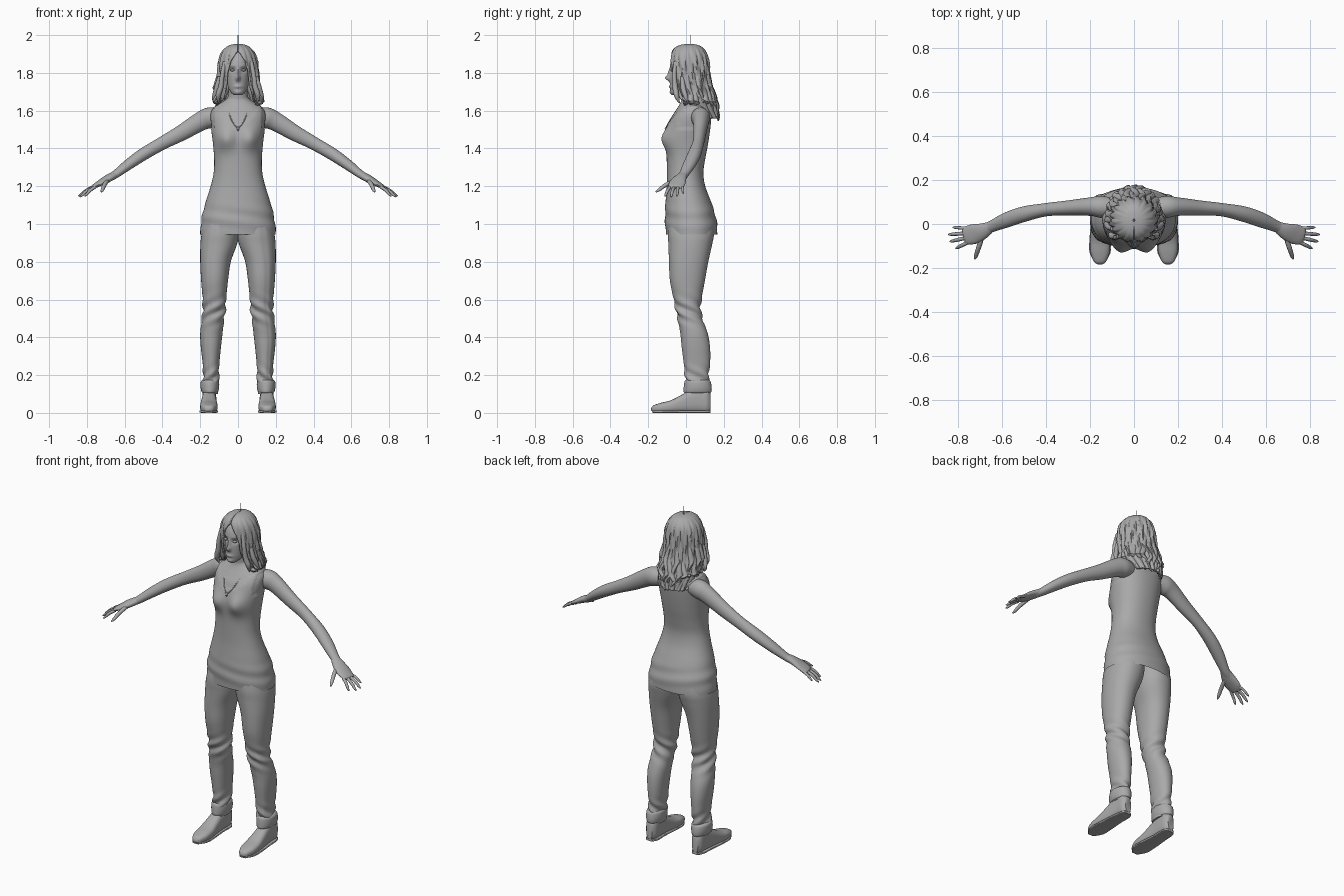
import bpy, bmesh, math, random
from mathutils import Vector
from math import sin, cos, pi, exp, atan2

random.seed(4)
grey = bpy.data.materials.new("plain_grey")
grey.diffuse_color = (0.4, 0.4, 0.4, 1)


def sample(rows, steps):
    """Catmull-Rom interpolation of table rows."""
    out = []
    for i in range(len(rows) - 1):
        a, b, c, d = (rows[max(i - 1, 0)], rows[i], rows[i + 1],
                      rows[min(i + 2, len(rows) - 1)])
        for s in range(steps):
            t = s / steps
            out.append([0.5 * (2 * q + (r - p) * t + (2 * p - 5 * q + 4 * r - u) * t * t
                               + (3 * q - p - 3 * r + u) * t ** 3)
                        for p, q, r, u in zip(a, b, c, d)])
    return out + [list(rows[-1])]


def skin(name, rings, closed=True, caps=True, mirror=False):
    """Joins rings of points into a smooth surface."""
    bm = bmesh.new()
    vs = [[bm.verts.new(p) for p in r] for r in rings]
    n = len(vs[0])
    for a, b in zip(vs, vs[1:]):
        for i in range(n if closed else n - 1):
            j = (i + 1) % n
            bm.faces.new((a[i], a[j], b[j], b[i]))
    if caps:
        bm.faces.new(vs[0])
        bm.faces.new(vs[-1])
    bmesh.ops.recalc_face_normals(bm, faces=bm.faces)
    me = bpy.data.meshes.new(name)
    bm.to_mesh(me)
    bm.free()
    me.materials.append(grey)
    me.shade_smooth()
    me.set_sharp_from_angle(angle=math.radians(50))
    ob = bpy.data.objects.new(name, me)
    bpy.context.collection.objects.link(ob)
    if mirror:
        ob.modifiers.new("mirror", 'MIRROR')
    return ob


def loft(name, rows, n=40, steps=6, along='z', power=1.0, mod=None, gap=None, **kw):
    """Rows are (position, a min, a max, b min, b max) of oval sections."""
    rings = []
    for t, a0, a1, b0, b1 in sample(rows, steps):
        ring, g = [], gap(t) if gap else 0
        for i in range(n):
            u = -pi / 2 + (g + (2 * pi - 2 * g) * i / (n - 1) if gap else 2 * pi * i / n)
            ca, sa = cos(u), sin(u)
            a = (a0 + a1) / 2 + (a1 - a0) / 2 * math.copysign(abs(ca) ** power, ca)
            b = (b0 + b1) / 2 + (b1 - b0) / 2 * math.copysign(abs(sa) ** power, sa)
            p = Vector((a, b, t) if along == 'z' else (a, t, b))
            if mod:
                mod(p, u)
            ring.append(p)
        rings.append(ring)
    return skin(name, rings, closed=gap is None, **kw)


def tube(name, pts, n=12, steps=5, **kw):
    """Points are (x, y, z, half width, half thickness) along a path."""
    pts = sample(pts, steps)
    rings = []
    for i, (x, y, z, w, h) in enumerate(pts):
        t = (Vector(pts[min(i + 1, len(pts) - 1)][:3]) - Vector(pts[max(i - 1, 0)][:3])).normalized()
        side = t.cross(Vector((0, 0, 1)))
        side = side.normalized() if side.length > 0.05 else Vector((1, 0, 0))
        up = side.cross(t)
        rings.append([Vector((x, y, z)) + side * w * cos(2 * pi * k / n) + up * h * sin(2 * pi * k / n)
                      for k in range(n)])
    return skin(name, rings, **kw)


def bump(p, x, z, sx, sz):
    return exp(-((abs(p.x) - x) / sx) ** 2 - ((p.z - z) / sz) ** 2)


# Torso with tank top: the cloth is a raised step below neckline and armholes
def shape_torso(p, u):
    front = p.y < 0.02
    if front:
        p.y -= 0.035 * bump(p, 0.065, 1.45, 0.05, 0.055)
    neckline = 1.53 + 8 * p.x ** 2 if front else 1.57 + 4 * p.x ** 2
    out = Vector((p.x, p.y - 0.02, 0)).normalized()
    if p.z < neckline and not (abs(p.x) > 0.125 and p.z > 1.5):
        p += out * 0.004
    if p.z < 1.2:
        p += out * 0.003 * sin(70 * p.z + 12 * p.x) * exp(-((p.z - 1.03) / 0.06) ** 2)


loft("torso_and_tank_top", [
    (.945, -.196, .196, -.102, .162), (1.0, -.193, .193, -.106, .160), (1.06, -.182, .182, -.107, .148),
    (1.12, -.166, .166, -.104, .128), (1.2, -.141, .141, -.098, .098), (1.27, -.125, .125, -.097, .088),
    (1.34, -.122, .122, -.098, .097), (1.42, -.128, .128, -.1, .112), (1.5, -.138, .138, -.097, .124),
    (1.56, -.145, .145, -.08, .13), (1.6, -.14, .14, -.055, .13), (1.63, -.11, .11, -.036, .122),
    (1.655, -.07, .07, -.025, .108), (1.68, -.052, .052, -.025, .085), (1.76, -.05, .05, -.035, .07)],
    n=72, steps=7, power=0.9, mod=shape_torso, caps=False)


# Trouser legs with knee and ankle folds and a front seam
def shape_leg(p, u):
    folds = exp(-((p.z - .54) / .06) ** 2) + exp(-((p.z - .18) / .05) ** 2)
    d = .006 * folds * sin(90 * p.z + 3 * u) - .003 * exp(-((u + 1.2) / .09) ** 2)
    p += Vector((cos(u), sin(u), 0)) * d


loft("trouser_leg", [
    (1.03, -.002, .17, -.09, .14), (.95, -.004, .192, -.096, .148), (.89, .006, .199, -.093, .138),
    (.8, .038, .2, -.09, .118), (.7, .053, .195, -.085, .1), (.6, .063, .187, -.065, .082),
    (.55, .067, .186, -.054, .077), (.5, .073, .191, -.045, .087), (.42, .082, .2, -.03, .115),
    (.35, .09, .197, -.023, .127), (.27, .098, .188, -.013, .128), (.2, .102, .184, -.005, .12),
    (.15, .104, .188, 0, .118), (.1, .106, .188, .0, .124)], n=48, steps=8, power=0.93,
    mod=shape_leg, mirror=True)
loft("trouser_cuff", [(.175, .106, .188, .0, .118), (.165, .1, .197, -.008, .13), (.135, .1, .198, -.012, .136),
                      (.11, .106, .192, -.012, .134), (.105, .115, .182, .0, .12)], mirror=True)

# Shoes
loft("shoe", [(-.184, .146, .164, .012, .025), (-.172, .128, .182, .004, .04), (-.13, .111, .198, 0, .054),
              (-.08, .108, .2, 0, .067), (-.03, .112, .196, 0, .092), (.02, .115, .191, 0, .12),
              (.07, .115, .187, 0, .14), (.11, .118, .184, 0, .135), (.131, .132, .17, .012, .1)],
     along='y', power=0.75, mirror=True)
loft("shoe_sole", [(-.178, .135, .175, 0, .014), (-.13, .107, .202, 0, .014), (-.06, .107, .202, 0, .014),
                   (.03, .114, .194, 0, .014), (.1, .114, .188, 0, .014), (.13, .13, .172, 0, .014)],
     along='y', power=0.4, mirror=True)

# Arms, hands and fingers
tube("arm", [(.1, .072, 1.565, .045, .045), (.15, .078, 1.562, .05, .055), (.2, .079, 1.542, .042, .05),
             (.3, .073, 1.482, .034, .042), (.4, .065, 1.428, .03, .035), (.5, .045, 1.37, .035, .033),
             (.58, .018, 1.315, .034, .028), (.65, -.012, 1.262, .026, .021),
             (.69, -.028, 1.24, .026, .019)], n=28, steps=6, mirror=True)
tube("palm", [(.65, -.012, 1.262, .024, .019), (.69, -.033, 1.24, .037, .02), (.73, -.046, 1.217, .045, .016),
              (.765, -.052, 1.197, .04, .011), (.775, -.054, 1.191, .03, .006)], n=20, mirror=True)
fingers = [("little_finger", (.757, -.02, 1.2), (.825, -.015, 1.162), .0075),
           ("ring_finger", (.763, -.042, 1.197), (.845, -.048, 1.147), .0085),
           ("middle_finger", (.763, -.063, 1.195), (.838, -.08, 1.143), .0085),
           ("index_finger", (.753, -.082, 1.198), (.812, -.112, 1.147), .0085),
           ("thumb", (.69, -.055, 1.232), (.724, -.16, 1.17), .011)]
for name, a, b, r in fingers:
    a, b = Vector(a), Vector(b)
    m = a.lerp(b, 0.5) + Vector((0, 0, .006))
    tube(name, [(*a, r, r), (*m, r, r), (*a.lerp(b, .85), r * .8, r * .7), (*b, r * .3, r * .3)],
         n=10, steps=4, mirror=True)


# Head with a shaped face
def shape_face(p, u):
    if p.y < -.02:
        p.y += .012 * bump(p, .03, 1.815, .016, .013) - .024 * bump(p, 0, 1.772, .011, .014)
        p.y -= .012 * bump(p, 0, 1.8, .009, .025) + .007 * bump(p, 0, 1.727, .022, .008)
        p.y -= .006 * bump(p, 0, 1.695, .02, .012) + .004 * bump(p, .03, 1.838, .02, .008)


loft("head", [(1.682, -.02, .02, -.072, -.03), (1.695, -.036, .036, -.08, 0), (1.72, -.051, .051, -.083, .04),
              (1.76, -.061, .061, -.085, .08), (1.81, -.067, .067, -.083, .1), (1.86, -.068, .068, -.08, .105),
              (1.9, -.058, .058, -.058, .095), (1.93, -.035, .035, -.02, .06)], n=72, steps=8, mod=shape_face)
tube("eye", [(.018, -.07, 1.815, .002, .002), (.023, -.073, 1.815, .006, .005), (.03, -.074, 1.815, .007, .007),
             (.037, -.07, 1.815, .006, .005), (.042, -.066, 1.815, .002, .002)], mirror=True)


# Hair: wavy cap open at the face, then loose locks
def face_gap(z):
    keys = [(1.5, 1.9), (1.58, 1.7), (1.63, 1.15), (1.66, .72), (1.72, .62), (1.8, .55),
            (1.86, .4), (1.9, .15), (1.915, .02), (2, .01)]
    for (z0, g0), (z1, g1) in zip(keys, keys[1:]):
        if z <= z1:
            return g0 + (g1 - g0) * max(0, (z - z0) / (z1 - z0))
    return .01


def shape_hair(p, u):
    amount = .0045 * min(1, max(0, (1.95 - p.z) / .1))
    p += Vector((cos(u), sin(u), 0)) * amount * (sin(17 * u + 25 * p.z) + .6 * sin(29 * u - 18 * p.z))


hair = loft("hair_cap", [
    (1.949, -.004, .004, .012, .022), (1.944, -.036, .036, -.025, .058), (1.93, -.062, .062, -.055, .085),
    (1.9, -.086, .086, -.074, .106), (1.85, -.099, .099, -.08, .117), (1.8, -.103, .103, -.078, .121),
    (1.75, -.107, .107, -.074, .127), (1.7, -.113, .113, -.064, .138), (1.65, -.115, .115, -.04, .153),
    (1.6, -.1, .1, 0, .164), (1.56, -.085, .085, .05, .17)],
    n=110, steps=5, mod=shape_hair, gap=face_gap, caps=False)
thick = hair.modifiers.new("thickness", 'SOLIDIFY')
thick.thickness, thick.offset = .01, 0

for i in range(17):  # back and side locks
    u = -.25 + (pi + .5) * i / 16
    z = 1.52 + .11 * abs(cos(u)) + random.uniform(-.01, .04)
    c, s, k = cos(u), sin(u), random.uniform(-.015, .015)
    tube("hair_lock", [(.1 * c, .02 + .095 * s, 1.8, .012, .008), (.108 * c + k, .025 + .11 * s, 1.72, .017, .011),
                       (.118 * c - k, .03 + .128 * s, 1.65, .016, .011),
                       (.112 * c + k, .03 + .136 * s, (1.65 + z) / 2, .013, .009),
                       (.105 * c - k / 2, .03 + .145 * s, z, .003, .003)], n=8)
tube("front_hair_lock", [(.07, -.055, 1.86, .01, .01), (.083, -.062, 1.79, .012, .012),
                         (.09, -.058, 1.73, .014, .014), (.105, -.05, 1.68, .014, .014),
                         (.1, -.035, 1.64, .003, .003)], mirror=True)
tube("side_hair_lock", [(.098, -.02, 1.78, .01, .01), (.112, -.015, 1.72, .014, .014),
                        (.127, 0, 1.67, .011, .011), (.128, .01, 1.64, .003, .003)], mirror=True)

# Necklace with pendant, and the thin marker above the head
tube("necklace", [(.06, -.03, 1.62, .003, .003), (.038, -.078, 1.56, .003, .003),
                  (.015, -.1, 1.52, .003, .003), (0, -.105, 1.51, .003, .003)], n=8, mirror=True)
tube("pendant", [(0, -.105, 1.513, .003, .003), (0, -.108, 1.503, .007, .005), (0, -.108, 1.492, .002, .002)], n=8)
tube("head_marker", [(0, .025, 1.94, .0015, .0015), (0, .025, 2.0, .0015, .0015)], n=6, steps=1)
